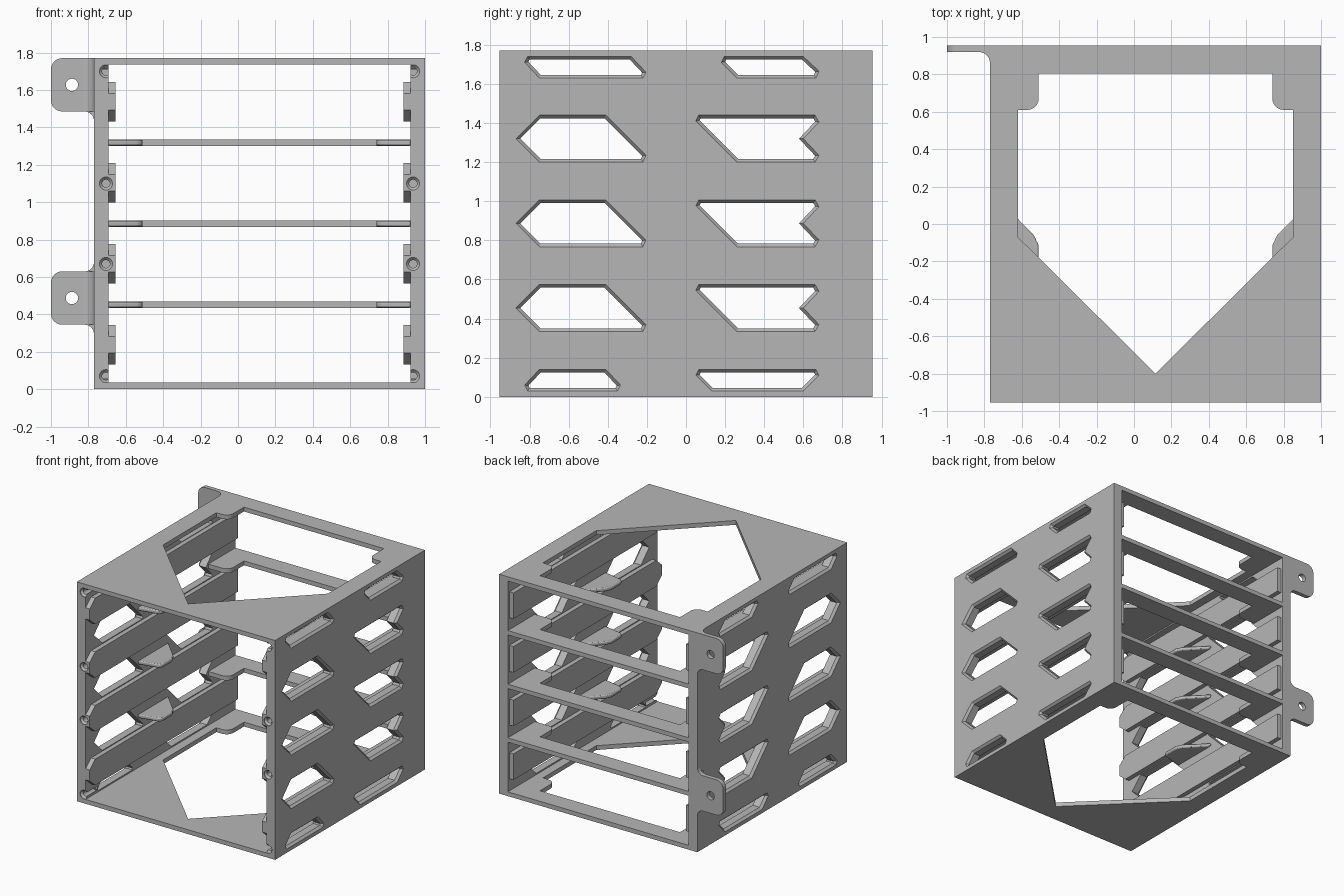
import bpy, bmesh, math
from mathutils import Vector

if "Cube" in bpy.data.objects:
    bpy.data.objects.remove(bpy.data.objects["Cube"])

CX = 0.115                      # middle of the cage
X0, X1, Y, H = -0.77, 1.0, 0.955, 1.77
WALL, SHEET, STEP = 0.078, 0.035, 0.433

gray = bpy.data.materials.new("light_gray")
gray.use_nodes = True
gray.diffuse_color = (0.47, 0.47, 0.47, 1)
gray.node_tree.nodes["Principled BSDF"].inputs["Base Color"].default_value = (0.47, 0.47, 0.47, 1)


def place(p, d, axis):
    """Put a 2D point at depth d along an axis."""
    return {"x": (d, p[0], p[1]), "y": (p[0], d, p[1]), "z": (p[0], p[1], d)}[axis]


def add_loft(bm, rings, axis):
    """Skin a list of (outline, depth) sections and cap both ends."""
    loops = [[bm.verts.new(place(p, d, axis)) for p in pts] for pts, d in rings]
    n = len(loops[0])
    for a, b in zip(loops, loops[1:]):
        for i in range(n):
            bm.faces.new((a[i], a[(i + 1) % n], b[(i + 1) % n], b[i]))
    bm.faces.new(loops[0])
    bm.faces.new(loops[-1])


def finish(name, bm):
    bmesh.ops.recalc_face_normals(bm, faces=bm.faces)
    mesh = bpy.data.meshes.new(name)
    bm.to_mesh(mesh)
    bm.free()
    mesh.materials.append(gray)
    ob = bpy.data.objects.new(name, mesh)
    bpy.context.collection.objects.link(ob)
    return ob


def prism(name, pts, lo, hi, axis):
    bm = bmesh.new()
    add_loft(bm, [(pts, lo), (pts, hi)], axis)
    return finish(name, bm)


def box(name, a, b):
    return prism(name, [(a[0], a[1]), (b[0], a[1]), (b[0], b[1]), (a[0], b[1])], a[2], b[2], "z")


def cut(ob, bm):
    """Subtract the solids in bm from ob and apply the result."""
    tool = finish("cutter", bm)
    tool.hide_render = True
    mod = ob.modifiers.new("cut", "BOOLEAN")
    mod.operation, mod.solver, mod.object = "DIFFERENCE", "EXACT", tool
    bpy.context.view_layer.objects.active = ob
    bpy.ops.object.modifier_apply(modifier="cut")
    bpy.data.objects.remove(tool)


def arc(cx, cy, r, a0, a1, n=6):
    return [(cx + r * math.cos(math.radians(a0 + (a1 - a0) * i / n)),
             cy + r * math.sin(math.radians(a0 + (a1 - a0) * i / n))) for i in range(n + 1)]


def inset(pts, d):
    """Move an outline inward by d with mitred corners."""
    area = sum(p[0] * q[1] - q[0] * p[1] for p, q in zip(pts, pts[1:] + pts[:1]))
    s = 1 if area > 0 else -1
    out = []
    for i, p in enumerate(pts):
        p = Vector(p)
        e = (p - Vector(pts[i - 1])).normalized()
        f = (Vector(pts[(i + 1) % len(pts)]) - p).normalized()
        n1, n2 = Vector((-e.y, e.x)) * s, Vector((-f.y, f.x)) * s
        out.append(tuple(p + (n1 + n2) * d / (1 + n1.dot(n2))))
    return out


def mirrored(pts):
    return [(2 * CX - x, y) for x, y in pts]


# Window outlines in the side walls, as (y, z)
front_window = [(-.87, .32), (-.75, .44), (-.41, .44), (-.205, .235), (-.22, .2), (-.75, .2)]
back_window = [(.065, .44), (.66, .44), (.68, .405), (.6, .32), (.68, .235), (.66, .2), (.26, .2), (.05, .41)]
windows = [[(y, z + 1 - STEP * k) for y, z in w] for w in (front_window, back_window) for k in range(3)]
windows += [
    [(-.81, 1.74), (-.28, 1.74), (-.205, 1.66), (-.22, 1.63), (-.75, 1.63), (-.825, 1.71)],
    [(.195, 1.74), (.6, 1.74), (.68, 1.665), (.665, 1.63), (.26, 1.63), (.18, 1.71)],
    [(-.81, .03), (-.35, .03), (-.335, .06), (-.41, .14), (-.75, .14), (-.825, .06)],
    [(.065, .14), (.665, .14), (.68, .11), (.6, .03), (.13, .03), (.05, .11)],
]

# Side walls with chamfered windows and countersunk front screw holes
for name, outer, s in (("right_wall", X0, 1), ("left_wall", X1, -1)):
    inner = outer + s * WALL
    wall = box(name, (min(outer, inner), -Y, 0), (max(outer, inner), Y, H))
    bm = bmesh.new()
    for w in windows:
        small = inset(w, 0.016)
        add_loft(bm, [(w, outer - s * 0.01), (w, outer), (small, outer + s * 0.018),
                      (small, inner + s * 0.02)], "x")
    cut(wall, bm)

# Screw holes: a shallow cone into a narrow bore
def screw_holes(ob, x):
    bm = bmesh.new()
    for z in (0.07, 0.67, 1.10, 1.70):
        wide, bore = arc(x, z, 0.035, 0, 345, 23), arc(x, z, 0.021, 0, 345, 23)
        add_loft(bm, [(wide, -Y - 0.01), (wide, -Y + 0.005), (bore, -Y + 0.02), (bore, -Y + 0.15)], "y")
    cut(ob, bm)


screw_holes(bpy.data.objects["right_wall"], -0.706)
screw_holes(bpy.data.objects["left_wall"], 2 * CX + 0.706)

# Top and bottom sheets with the pointed opening and rounded back corners
half = [(-.62, -.07), (-.62, .61)] + arc(-.57, .67, .06, -90, 0) + [(-.51, .805)]
opening = [(CX, -.80)] + half + mirrored(half)[::-1]
for name, z in (("bottom_sheet", 0), ("top_sheet", H - SHEET)):
    sheet = box(name, (X0 + WALL, -Y, z), (X1 - WALL, Y, z + SHEET))
    bm = bmesh.new()
    add_loft(bm, [(opening, z - 0.05), (opening, z + SHEET + 0.05)], "z")
    cut(sheet, bm)

# Shelves: a back bar with corner gussets, and a small lug on each side
in_x = X0 + WALL
gusset = [(in_x, Y), (in_x, .61), (-.62, .61)] + arc(-.57, .67, .06, -90, 0) + [(-.51, .805)]
bar = gusset + mirrored(gusset)[::-1]
lug = [(in_x, .1), (-.535, -.06)] + arc(-.55, -.12, .04, 40, 0, 3) + arc(-.55, -.22, .04, 0, -80, 4) + [(in_x, -.29)]
for k in range(3):
    z = 0.435 + STEP * k
    prism("shelf_bar_%d" % (k + 1), bar, z, z + SHEET, "z")
    for side, pts in (("right", lug), ("left", mirrored(lug))):
        ob = prism("%s_shelf_lug_%d" % (side, k + 1), pts, z + 0.002, z + 0.032, "z")
        mod = ob.modifiers.new("soft_edge", "BEVEL")
        mod.width, mod.segments = 0.008, 2

# Guide rails with tapered front ends
for k in range(4):
    c = 0.238 + STEP * k
    rail = [(-Y, c - .045), (-Y + .07, c - .105), (Y - .02, c - .105),
            (Y - .02, c + .105), (-Y + .07, c + .105), (-Y, c + .045)]
    for side, a, b in (("right", in_x, -.655), ("left", .885, X1 - WALL)):
        ob = prism("%s_guide_rail_%d" % (side, k + 1), rail, a, b, "x")
        if k in (1, 2):
            screw_holes(ob, -.706 if side == "right" else 2 * CX + .706)

# Mounting ears on the back right edge, filleted into the wall
def ear_outline(z0, z1, flush_top):
    low = arc(X0 - .05, z0 - .05, .05, 0, 90) + arc(-.94, z0 + .06, .06, 270, 180)
    high = arc(-.94, z1 - .06, .06, 180, 90)
    high += [(X0, z1)] if flush_top else arc(X0 - .05, z1 + .05, .05, 270, 360)
    return low + high


for name, z0, z1, flush in (("upper_ear", 1.485, H, True), ("lower_ear", .345, .63, False)):
    ear = prism(name, ear_outline(z0, z1, flush), Y - .035, Y, "y")
    bm = bmesh.new()
    ring = arc(-.888, (z0 + z1) / 2, .033, 0, 345, 23)
    add_loft(bm, [(ring, Y - .1), (ring, Y + .05)], "y")
    cut(ear, bm)
    fillet = [(X0, Y - .035)] + arc(X0 - .06, Y - .095, .06, 90, 0)
    prism(name + "_fillet", fillet, z0, z1, "z")

# Smooth the small curves, keep the edges sharp
for ob in bpy.context.scene.objects:
    ob.select_set(ob.type == "MESH" and gray.name in ob.data.materials)
bpy.ops.object.shade_smooth_by_angle(angle=math.radians(30))
